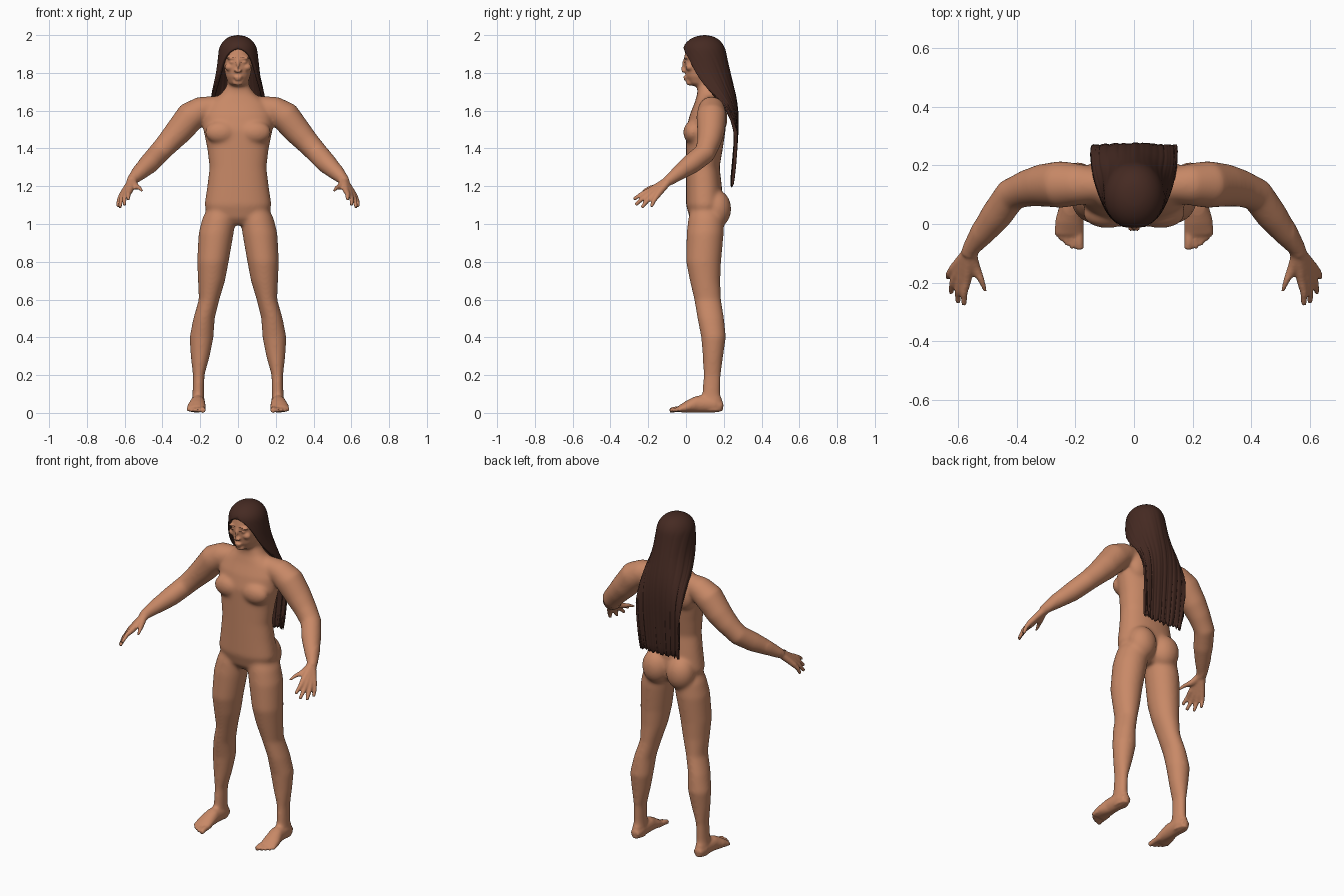
import bpy, bmesh, math, random
from mathutils import Vector, Matrix

random.seed(4)
default_cube = bpy.data.objects.get("Cube")
if default_cube:
    bpy.data.objects.remove(default_cube, do_unlink=True)


def make_material(name, red, green, blue):
    material = bpy.data.materials.new(name)
    material.use_nodes = True
    material.diffuse_color = (red, green, blue, 1)
    shader = material.node_tree.nodes["Principled BSDF"]
    shader.inputs["Base Color"].default_value = (red, green, blue, 1)
    shader.inputs["Roughness"].default_value = .7
    return material


skin = make_material("warm skin", .58, .25, .135)
dark_brown = make_material("dark brown hair", .06, .023, .016)


def make_object(name, bm, material):
    bmesh.ops.recalc_face_normals(bm, faces=bm.faces)
    mesh = bpy.data.meshes.new(name)
    bm.to_mesh(mesh)
    bm.free()
    mesh.materials.append(material)
    obj = bpy.data.objects.new(name, mesh)
    bpy.context.collection.objects.link(obj)
    return obj


def signed_power(value, power):
    return math.copysign(abs(value) ** power, value)


def loft(bm, sections, level=False, boxy=1, side=1, count=28):
    """Skin elliptical rings; each section is x, y, z, half width, half depth."""
    centres = [Vector((side * s[0], s[1], s[2])) for s in sections]
    last = len(centres) - 1
    rings = []
    for i, (centre, section) in enumerate(zip(centres, sections)):
        across, along = Vector((1, 0, 0)), Vector((0, 1, 0))
        if not level:
            tangent = (centres[min(i + 1, last)] - centres[max(i - 1, 0)]).normalized()
            across = tangent.cross(Vector((0, 0, 1))).normalized()
            along = across.cross(tangent)
        ring = []
        for k in range(count):
            angle = math.tau * k / count
            ring.append(bm.verts.new(
                centre + across * section[3] * signed_power(math.cos(angle), boxy)
                + along * section[4] * signed_power(math.sin(angle), boxy)))
        rings.append(ring)
    for low, high in zip(rings, rings[1:]):
        for k in range(count):
            n = (k + 1) % count
            bm.faces.new((low[k], low[n], high[n], high[k]))
    bm.faces.new(rings[0][::-1])
    bm.faces.new(rings[-1])


def column(bm, rows, **options):
    """Upright loft; each row is z, centre x, half width, front y, back y."""
    loft(bm, [(x, (front + back) / 2, z, width, (back - front) / 2)
              for z, x, width, front, back in rows], level=True, **options)


def tube(bm, points, side=1, count=16):
    """Round limb; each point is x, y, z, radius."""
    loft(bm, [(*p, p[3]) for p in points], side=side, count=count)


def ball(bm, centre, radii, side=1):
    place = Matrix.Translation((side * centre[0], centre[1], centre[2]))
    bmesh.ops.create_uvsphere(bm, u_segments=24, v_segments=16, radius=1,
                              matrix=place @ Matrix.Diagonal((*radii, 1)))


body_bm = bmesh.new()

# Torso and neck
column(body_bm, [
    (.995, 0, .09, .05, .15), (1.03, 0, .155, .02, .18), (1.1, 0, .178, .0, .195),
    (1.2, 0, .163, .0, .19), (1.3, 0, .151, .0, .178), (1.4, 0, .163, .0, .195),
    (1.5, 0, .184, .0, .21), (1.58, 0, .185, .02, .215), (1.64, 0, .155, .045, .2),
    (1.69, 0, .09, .06, .18), (1.73, 0, .06, .06, .165), (1.8, 0, .056, .06, .16)],
    boxy=.87)

# Head
column(body_bm, [
    (1.73, 0, .03, .035, .1), (1.745, 0, .05, .018, .13), (1.78, 0, .066, .0, .16),
    (1.83, 0, .075, -.008, .18), (1.88, 0, .079, -.01, .188), (1.93, 0, .075, .0, .18),
    (1.965, 0, .055, .03, .16), (1.98, 0, .02, .07, .12)], boxy=.93)

# Nose, lips and chin
tube(body_bm, [(0, .0, 1.885, .008), (0, -.012, 1.85, .01), (0, -.026, 1.818, .013),
               (0, -.012, 1.806, .01)])
ball(body_bm, (0, -.004, 1.778), (.024, .011, .006))
ball(body_bm, (0, -.002, 1.766), (.02, .011, .006))
ball(body_bm, (0, .02, 1.748), (.028, .02, .018))

for side in (1, -1):
    # Brow, eyelid, cheek and nostril
    ball(body_bm, (.034, .002, 1.878), (.03, .014, .008), side)
    ball(body_bm, (.033, .003, 1.857), (.015, .012, .008), side)
    ball(body_bm, (.045, .018, 1.83), (.026, .02, .02), side)
    ball(body_bm, (.013, -.014, 1.811), (.009, .012, .008), side)
    # Chest, shoulder blade and buttock
    ball(body_bm, (.09, .035, 1.485), (.085, .05, .062), side)
    ball(body_bm, (.1, .17, 1.56), (.075, .05, .09), side)
    ball(body_bm, (.08, .163, 1.08), (.084, .077, .1), side)
    # Arm from the collar to the wrist
    tube(body_bm, [
        (.08, .13, 1.63, .05), (.19, .135, 1.605, .072), (.25, .135, 1.57, .081),
        (.315, .132, 1.49, .073), (.365, .122, 1.435, .064), (.42, .1, 1.375, .058),
        (.47, .03, 1.32, .055), (.52, -.035, 1.273, .043), (.557, -.085, 1.235, .03),
        (.567, -.105, 1.222, .026)], side, count=24)
    # Palm and fingers
    wrist = Vector((.558, -.088, 1.234))
    for knuckle, tip in (((.572, -.195, 1.175), (.58, -.278, 1.13)),
                         ((.59, -.188, 1.163), (.602, -.268, 1.1)),
                         ((.605, -.172, 1.155), (.625, -.235, 1.086)),
                         ((.616, -.152, 1.152), (.635, -.185, 1.09))):
        knuckle, tip = Vector(knuckle), Vector(tip)
        middle = knuckle.lerp(tip, .5) + Vector((.005, 0, .005))
        tube(body_bm, [(*wrist, .022), (*knuckle, .0165), (*middle, .0125), (*tip, .0095)], side)
    # Thumb
    tube(body_bm, [(*wrist, .02), (.54, -.15, 1.2, .019), (.52, -.195, 1.19, .0145),
                   (.506, -.235, 1.172, .01)], side)
    # Leg
    column(body_bm, [
        (.01, .211, .032, .09, .195), (.04, .212, .035, .08, .199), (.1, .21, .031, .085, .182),
        (.2, .208, .031, .092, .185), (.3, .2, .051, .088, .197), (.4, .193, .064, .08, .212),
        (.5, .18, .057, .06, .202), (.6, .153, .055, .043, .186), (.7, .14, .072, .02, .182),
        (.8, .133, .084, .0, .186), (.95, .116, .093, .003, .2), (1.03, .1, .089, .012, .2),
        (1.1, .085, .07, .03, .17)], side=side)
    # Foot and toes
    loft(body_bm, [(.211, .19, .03, .026, .025), (.211, .15, .045, .037, .044),
                   (.214, .06, .047, .041, .046), (.22, .01, .033, .049, .032),
                   (.222, -.035, .02, .05, .018)], side=side)
    for toe, (root, tip, reach, radius) in enumerate((
            (.188, .184, -.087, .016), (.211, .21, -.083, .012), (.229, .23, -.072, .0115),
            (.245, .248, -.057, .011), (.259, .263, -.04, .011))):
        tube(body_bm, [(root, .0, .022, radius), (root, reach / 2 - .01, .019, radius),
                       (tip, reach, .0125, radius * .85)], side)

body = make_object("body", body_bm, skin)

# Fuse the parts into one skin
fuse = body.modifiers.new("fuse", "REMESH")
fuse.mode = "VOXEL"
fuse.voxel_size = .006
bpy.context.view_layer.update()
fused = bpy.data.meshes.new_from_object(body.evaluated_get(bpy.context.evaluated_depsgraph_get()))
body.modifiers.clear()

# Soften the large muscles more than the face, hands and feet
smooth_bm = bmesh.new()
smooth_bm.from_mesh(fused)


def is_detail(point):
    in_face = point.z > 1.735 and point.y < .06
    return in_face or abs(point.x) > .545 or point.z < .08


soft = [v for v in smooth_bm.verts if not is_detail(v.co)]
for verts, passes in ((soft, 20), (smooth_bm.verts[:], 3)):
    for _ in range(passes):
        bmesh.ops.smooth_vert(smooth_bm, verts=verts, factor=.5,
                              use_axis_x=True, use_axis_y=True, use_axis_z=True)
smooth_bm.to_mesh(fused)
smooth_bm.free()
body.data = fused
fused.materials.clear()
fused.materials.append(skin)
fused.shade_smooth()


# Painted strips laid on the face
def face_strip(name, inner, outer, height, arch, thick, steps=10):
    bm = bmesh.new()
    for side in (1, -1):
        previous = None
        for i in range(steps + 1):
            f = i / steps
            x = side * (inner + (outer - inner) * f)
            z = height + arch * math.sin(math.pi * f)
            half = thick * (.35 + .65 * math.sin(math.pi * f))
            pair = [bm.verts.new((x, -.02, z + s * half)) for s in (-1, 1)]
            if previous:
                bm.faces.new((*previous, *pair[::-1]))
            previous = pair
    strip = make_object(name, bm, dark_brown)
    wrap = strip.modifiers.new("wrap", "SHRINKWRAP")
    wrap.target = body
    wrap.wrap_mode = "ABOVE_SURFACE"
    wrap.offset = .0015
    strip.modifiers.new("plate", "SOLIDIFY").thickness = .001


face_strip("eyebrows", .014, .056, 1.881, .005, .003)
face_strip("eyelashes", .02, .047, 1.856, .003, .0016)

# Long hair: C-shaped rows open to the face, flattening into a sheet down the back
# Each row is z, half width, centre y, depth, opening angle, strand roughness
hair_rows = [
    (1.992, .001, .1, .001, 180, 0), (1.985, .045, .098, .05, 180, 0),
    (1.96, .077, .095, .087, 180, 0), (1.93, .091, .094, .103, 180, 0),
    (1.915, .095, .095, .107, 155, .001), (1.87, .1, .098, .112, 134, .001),
    (1.8, .106, .108, .118, 119, .002), (1.74, .119, .13, .11, 111, .002),
    (1.68, .134, .165, .09, 103, .003), (1.6, .143, .225, .043, 92, .003),
    (1.5, .145, .262, .006, 90, .004), (1.4, .141, .264, -.004, 90, .004),
    (1.3, .136, .256, -.004, 90, .005), (1.2, .128, .244, -.003, 90, .006)]
strands = 64
grooves = [random.uniform(-1, 1) for _ in range(strands + 1)]
ends = [random.uniform(-.012, .012) for _ in range(strands + 1)]
hair_bm = bmesh.new()
grid = []
for z, width, centre, depth, opening, rough in hair_rows:
    row = []
    for k in range(strands + 1):
        angle = math.radians(opening) * (2 * k / strands - 1)
        bump = rough * grooves[k]
        drop = ends[k] if z == hair_rows[-1][0] else 0
        row.append(hair_bm.verts.new((
            (width + bump) * math.sin(angle),
            centre + depth * math.cos(angle) + bump * abs(math.cos(angle)),
            z + drop)))
    grid.append(row)
for upper, lower in zip(grid, grid[1:]):
    for k in range(strands):
        hair_bm.faces.new((upper[k], upper[k + 1], lower[k + 1], lower[k]))
bmesh.ops.remove_doubles(hair_bm, verts=hair_bm.verts, dist=.0022)
hair = make_object("long_hair", hair_bm, dark_brown)
shell = hair.modifiers.new("shell", "SOLIDIFY")
shell.thickness = .018
shell.offset = 0
hair.modifiers.new("soften", "SUBSURF").levels = 1
hair.data.shade_smooth()
